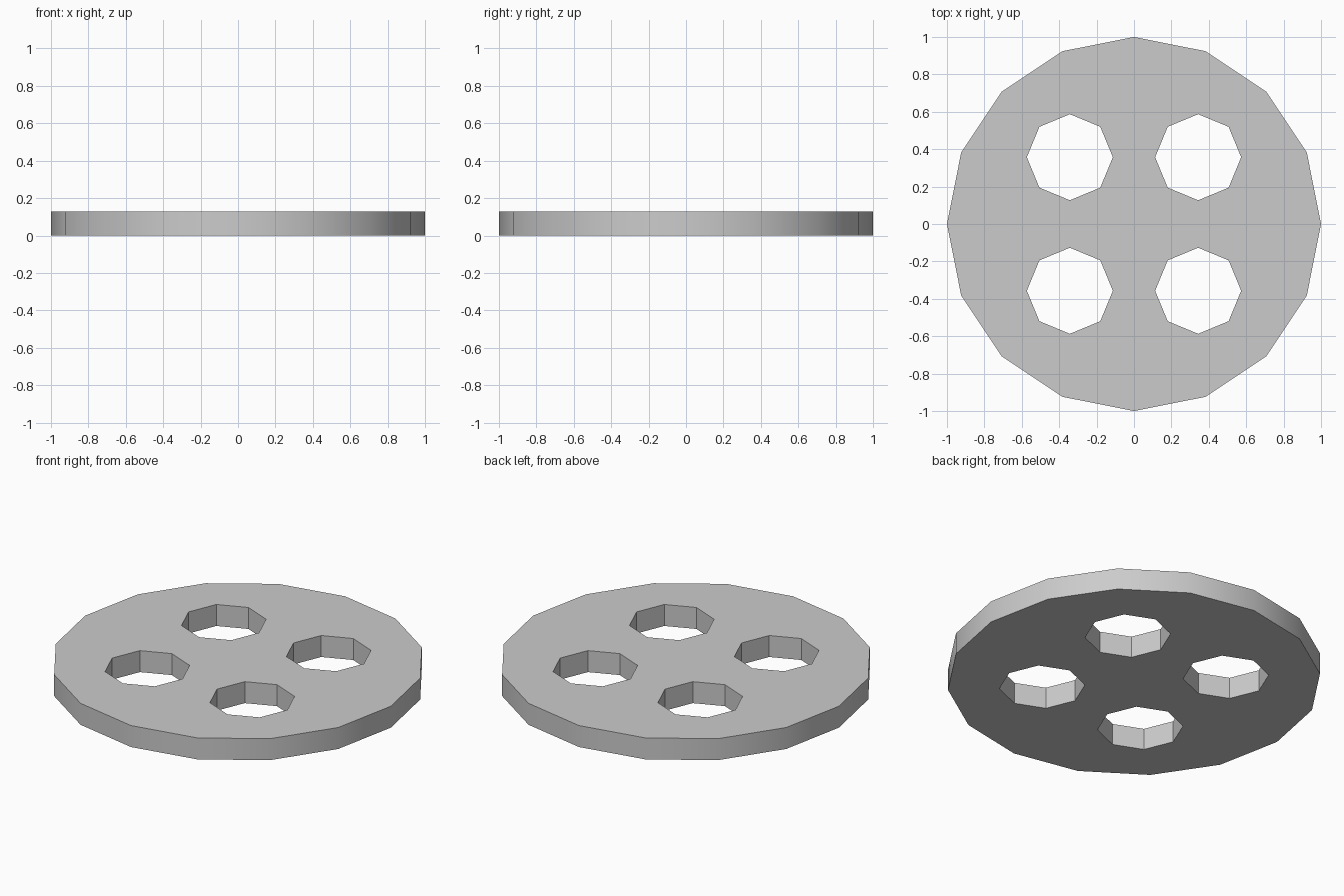
import bpy

if "Cube" in bpy.data.objects:
    bpy.data.objects.remove(bpy.data.objects["Cube"])

HEIGHT = 0.127
HOLE_X, HOLE_Y, HOLE_R = 0.343, 0.357, 0.23


def cylinder(name, sides, radius, depth, x=0, y=0):
    # rotate so that a corner lies on the +x axis
    bpy.ops.mesh.primitive_cylinder_add(vertices=sides, radius=radius, depth=depth,
                                        location=(x, y, HEIGHT / 2))
    obj = bpy.context.object
    obj.name = name
    return obj


# 16-sided plate
plate = cylinder("round_plate", 16, 1.0, HEIGHT)

# four octagonal through holes
cutters = []
for sx in (-1, 1):
    for sy in (-1, 1):
        cutter = cylinder("hole_cutter", 8, HOLE_R, HEIGHT * 3, sx * HOLE_X, sy * HOLE_Y)
        cutter.hide_render = True
        mod = plate.modifiers.new("hole", "BOOLEAN")
        mod.operation = "DIFFERENCE"
        mod.solver = "EXACT"
        mod.object = cutter
        cutters.append(cutter)

bpy.ops.object.select_all(action="DESELECT")
plate.select_set(True)
bpy.context.view_layer.objects.active = plate
for mod in list(plate.modifiers):
    bpy.ops.object.modifier_apply(modifier=mod.name)
for cutter in cutters:
    bpy.data.objects.remove(cutter)

# smooth rim, crisp hole corners
bpy.ops.object.shade_smooth_by_angle(angle=0.52)
